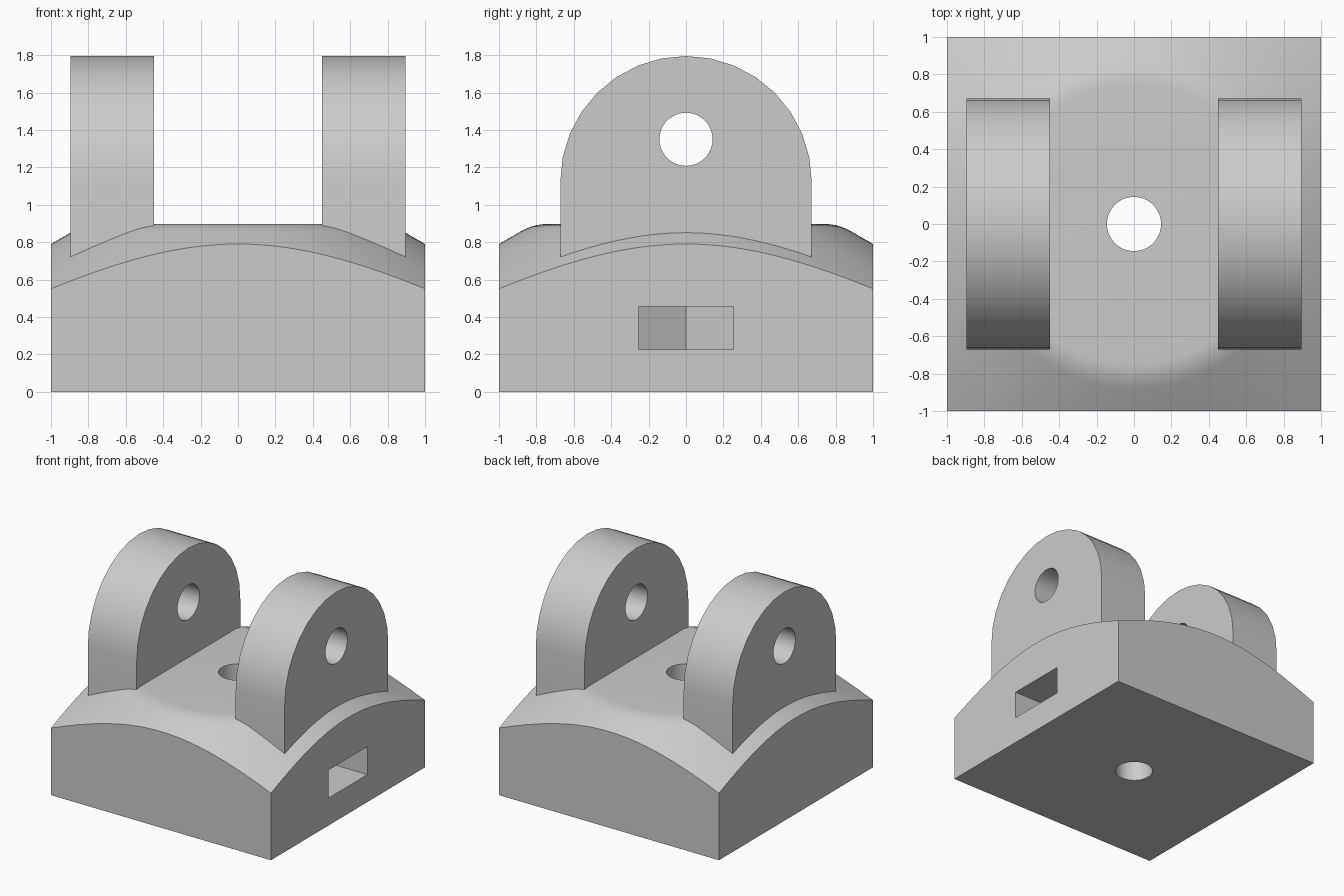
import bpy, bmesh
from math import cos, sin, pi, sqrt

cube = bpy.data.objects.get("Cube")
if cube:
    bpy.data.objects.remove(cube, do_unlink=True)

grey = bpy.data.materials.new("plain grey")
grey.use_nodes = True
COLOUR = (0.6, 0.6, 0.6, 1)
grey.diffuse_color = COLOUR
grey.node_tree.nodes["Principled BSDF"].inputs["Base Color"].default_value = COLOUR


def finish(name, bm):
    bmesh.ops.recalc_face_normals(bm, faces=bm.faces)
    mesh = bpy.data.meshes.new(name)
    bm.to_mesh(mesh)
    bm.free()
    mesh.materials.append(grey)
    ob = bpy.data.objects.new(name, mesh)
    bpy.context.collection.objects.link(ob)
    return ob


def prism(name, outline, start, end, axis="z"):
    """Extrude a 2D outline along z, or along x with the outline in (y, z)."""
    place = (lambda a, b, h: (a, b, h)) if axis == "z" else (lambda a, b, h: (h, a, b))
    bm = bmesh.new()
    face = bm.faces.new([bm.verts.new(place(a, b, start)) for a, b in outline])
    new = bmesh.ops.extrude_face_region(bm, geom=[face])["geom"]
    verts = [v for v in new if isinstance(v, bmesh.types.BMVert)]
    bmesh.ops.translate(bm, verts=verts, vec=place(0, 0, end - start))
    return finish(name, bm)


def circle(a, b, r, n=48):
    return [(a + r * cos(2 * pi * i / n), b + r * sin(2 * pi * i / n)) for i in range(n)]


def boolean(ob, tool, operation="DIFFERENCE"):
    mod = ob.modifiers.new(operation.title(), "BOOLEAN")
    mod.operation, mod.solver, mod.object = operation, "EXACT", tool
    bpy.context.view_layer.objects.active = ob
    bpy.ops.object.modifier_apply(modifier=mod.name)
    bpy.data.objects.remove(tool, do_unlink=True)


def smooth(ob):
    bpy.ops.object.select_all(action="DESELECT")
    ob.select_set(True)
    bpy.context.view_layer.objects.active = ob
    bpy.ops.object.shade_smooth_by_angle(angle=pi / 6)


def turned(name, profile, n=96):
    """Solid of revolution about z, closed at both ends."""
    bm = bmesh.new()
    rings = [[bm.verts.new((x, y, z)) for x, y in circle(0, 0, r, n)] for r, z in profile]
    for low, high in zip(rings, rings[1:]):
        for i in range(n):
            j = (i + 1) % n
            bm.faces.new((low[i], low[j], high[j], high[i]))
    bm.faces.new(rings[0])
    bm.faces.new(rings[-1])
    return finish(name, bm)


# Square base, its top trimmed by a shallow cone with a softened rim
TOP = 0.897
slope = 1 / sqrt(3)
rim = 1 - (TOP - 0.79) / slope
soft = 0.07
profile = [(1.6, -0.2), (1.6, 0.79 - 0.6 * slope)]
for i in range(6):
    t = i / 5
    radius = rim + soft * ((1 - t) ** 2 - t ** 2)
    profile.append((radius, TOP - (1 - t) ** 2 * soft * slope))
base = prism("base", [(-1, -1), (1, -1), (1, 1), (-1, 1)], 0, 1.2)
boolean(base, turned("cone_trim", profile), "INTERSECT")

# Captive nut slot, open on the left side with a hexagonal inner end
flat = 0.253
side = flat / sqrt(3)
slot = [(1.2, -flat), (1.2, flat), (-side, flat), (-2 * side, 0), (-side, -flat)]
boolean(base, prism("nut_slot_cutter", slot, 0.225, 0.455))

# Vertical bolt hole
boolean(base, prism("bolt_hole_cutter", circle(0, 0, 0.145), -0.2, 1.3))
smooth(base)

# Pair of round-topped lugs with pin holes
R, CENTRE = 0.672, 1.123
outline = [(-R, 0.6), (R, 0.6)]
outline += [(R * cos(pi * i / 16), CENTRE + R * sin(pi * i / 16)) for i in range(17)]
for name, sign in (("left_lug", 1), ("right_lug", -1)):
    lug = prism(name, outline, sign * 0.45, sign * 0.895, "x")
    boolean(lug, prism("pin_hole_cutter", circle(0, 1.35, 0.142), sign * 0.3, sign * 1.1, "x"))
    smooth(lug)
